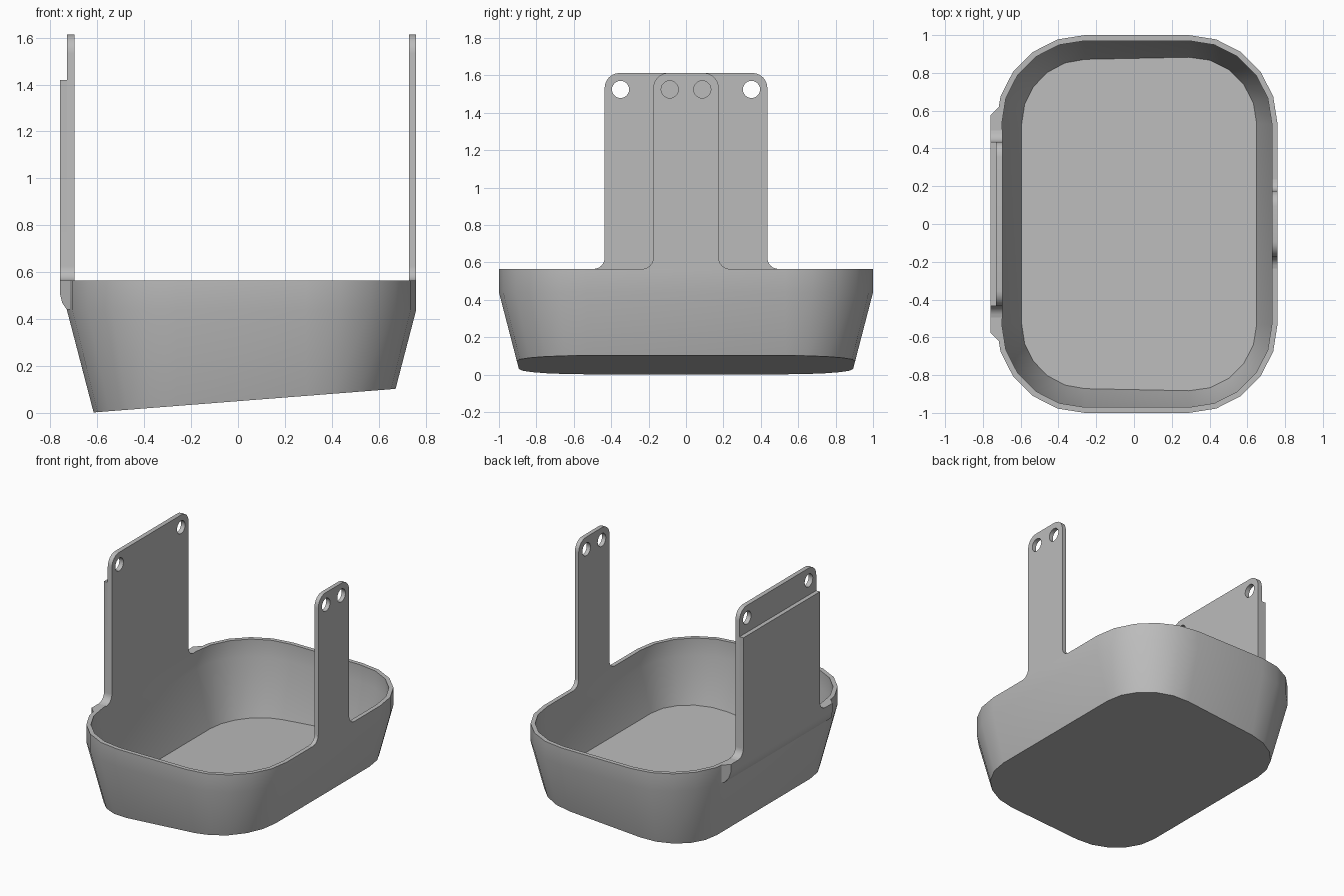
import bpy, bmesh
from math import sin, cos, pi, radians

cube = bpy.data.objects.get("Cube")
if cube:
    bpy.data.objects.remove(cube, do_unlink=True)

grey = bpy.data.materials.new("plain grey")
grey.use_nodes = True
colour = (0.5, 0.5, 0.5, 1)
grey.diffuse_color = colour
grey.node_tree.nodes["Principled BSDF"].inputs["Base Color"].default_value = colour

RIM, KNEE, DRAFT, WALL = 0.565, 0.44, 0.26, 0.03


def finish(name, bm):
    bmesh.ops.recalc_face_normals(bm, faces=bm.faces)
    mesh = bpy.data.meshes.new(name)
    bm.to_mesh(mesh)
    bm.free()
    mesh.materials.append(grey)
    obj = bpy.data.objects.new(name, mesh)
    bpy.context.collection.objects.link(obj)
    bpy.ops.object.select_all(action='DESELECT')
    obj.select_set(True)
    bpy.context.view_layer.objects.active = obj
    bpy.ops.object.shade_smooth_by_angle(angle=radians(30))
    return obj


def arc(cy, cz, r, start, end, steps=6):
    return [(cy + r * cos(radians(start + (end - start) * i / steps)),
             cz + r * sin(radians(start + (end - start) * i / steps)))
            for i in range(steps + 1)]


def outline(inset):
    """Rounded rectangle of the tub, moved inwards."""
    r = 0.47 - inset
    pts = []
    for cx, cy, start in ((0.29, 0.53, 0), (-0.26, 0.53, 90),
                          (-0.26, -0.53, 180), (0.29, -0.53, 270)):
        pts += arc(cx, cy, r, start, start + 90, 5)
    return pts


def flat_loop(bm, inset, z):
    return [bm.verts.new((x, y, z)) for x, y in outline(inset)]


def tilted_loop(bm, inset, base):
    """Loop where the drafted wall meets the sloping floor plane."""
    verts = []
    for (x, y), (kx, ky) in zip(outline(inset + 0.1), outline(inset)):
        z = base + 0.078 * x
        t = DRAFT * (KNEE - z) / 0.1
        x, y = kx + (x - kx) * t, ky + (y - ky) * t
        verts.append(bm.verts.new((x, y, base + 0.078 * x)))
    return verts


# Tub: outside wall, rim, inside wall and sloping floor
bm = bmesh.new()
loops = [tilted_loop(bm, 0, 0.05), flat_loop(bm, 0, KNEE), flat_loop(bm, 0, RIM),
         flat_loop(bm, WALL, RIM), flat_loop(bm, WALL, KNEE),
         tilted_loop(bm, WALL, 0.082)]
for a, b in zip(loops, loops[1:]):
    for i in range(len(a)):
        j = (i + 1) % len(a)
        bm.faces.new((a[i], a[j], b[j], b[i]))
bm.faces.new(loops[0])
bm.faces.new(loops[-1])
finish("tub", bm)


def panel(name, x0, x1, half, top, corner, hole_y=None):
    """Upright plate with flared feet, optional round corners and holes."""
    side = [(half + 0.065, RIM - 0.002)]
    side += arc(half + 0.06, RIM + 0.06, 0.06, 270, 180)
    if corner:
        side += arc(half - corner, top - corner, corner, 0, 90)
    else:
        side.append((half, top))
    rings = [side + [(-y, z) for y, z in reversed(side)]]
    if hole_y:
        rings += [arc(s * hole_y, 1.525, 0.046, 0, 360, 24)[:-1] for s in (1, -1)]
    bm = bmesh.new()
    edges = []
    for ring in rings:
        vs = [bm.verts.new((x0, y, z)) for y, z in ring]
        edges += [bm.edges.new((vs[i - 1], vs[i])) for i in range(len(vs))]
    bmesh.ops.triangle_fill(bm, edges=edges, use_beauty=True)
    out = bmesh.ops.extrude_face_region(bm, geom=bm.faces[:], use_keep_orig=True)
    moved = [g for g in out["geom"] if isinstance(g, bmesh.types.BMVert)]
    bmesh.ops.translate(bm, verts=moved, vec=(x1 - x0, 0, 0))
    return finish(name, bm)


panel("narrow_upright", 0.73, 0.76, 0.175, 1.613, 0.08, 0.087)
panel("wide_upright", -0.73, -0.697, 0.435, 1.613, 0.08, 0.35)
panel("wide_upright_backing", -0.76, -0.73, 0.435, 1.42, 0)

# Pad thickening the rim below the wide upright
section = [(-0.715, RIM), (-0.76, RIM), (-0.76, 0.51), (-0.75, 0.47),
           (-0.73, KNEE), (-0.715, KNEE)]
bm = bmesh.new()
ends = []
for s in (1, -1):
    ends.append([bm.verts.new((x, s * (0.575 + (x + 0.76)), z)) for x, z in section])
    bm.faces.new(ends[-1])
for i in range(len(section)):
    bm.faces.new((ends[0][i - 1], ends[0][i], ends[1][i], ends[1][i - 1]))
finish("rim_pad", bm)
